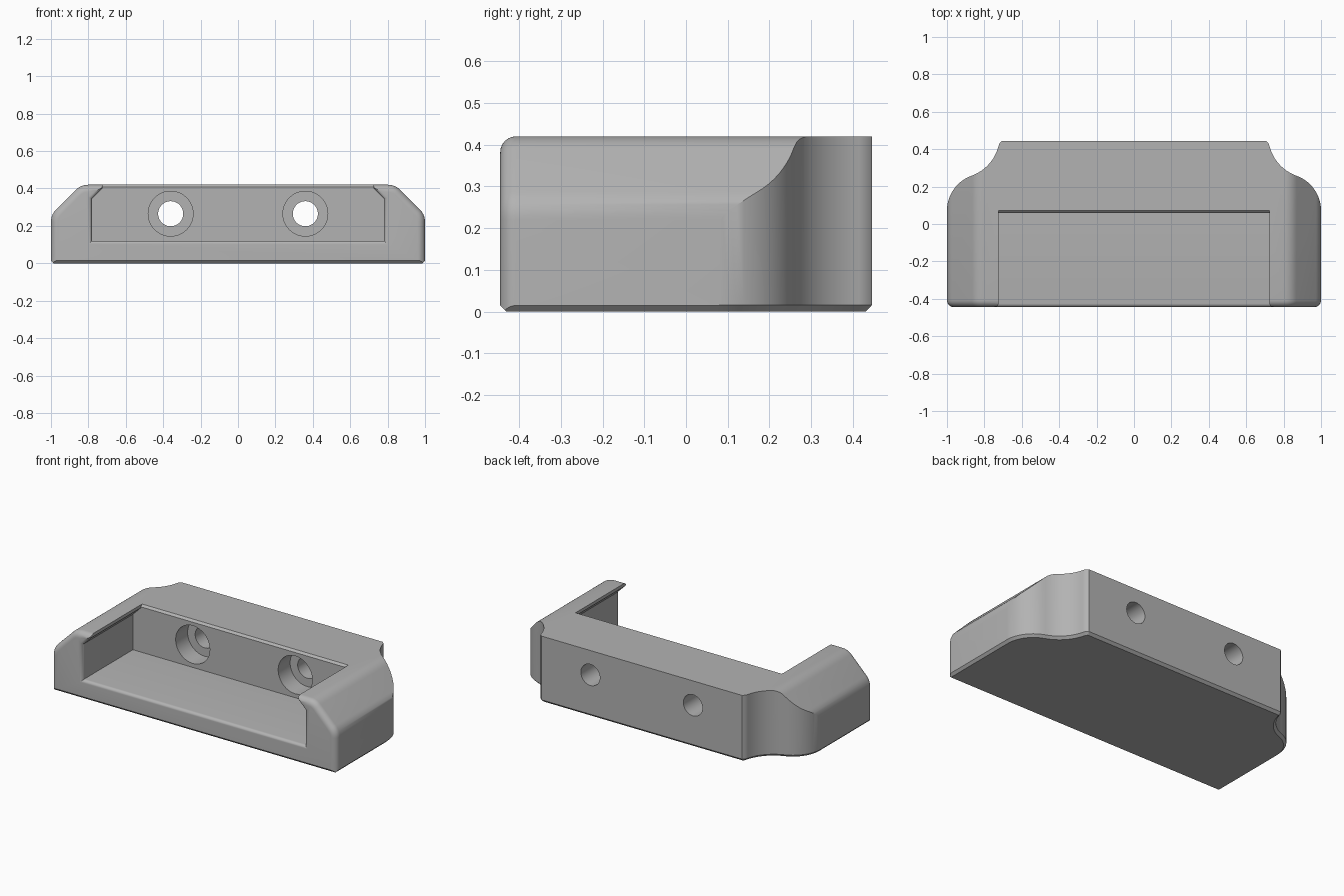
import bpy, bmesh, math
from mathutils import Vector

cube = bpy.data.objects.get("Cube")
if cube:
    bpy.data.objects.remove(cube, do_unlink=True)

grey = bpy.data.materials.new("mid grey")
grey.use_nodes = True
grey.diffuse_color = (0.45, 0.45, 0.45, 1)
grey.node_tree.nodes["Principled BSDF"].inputs["Base Color"].default_value = (0.45, 0.45, 0.45, 1)

FRONT = -0.445


def arc(cx, cy, r, a0, a1, n):
    angles = [math.radians(a0 + (a1 - a0) * i / n) for i in range(n + 1)]
    return [(cx + r * math.cos(a), cy + r * math.sin(a)) for a in angles]


def fillet(prev, corner, nxt, t, n=8):
    """Quadratic rounding of a corner, starting t away from it."""
    p, c, q = Vector(prev), Vector(corner), Vector(nxt)
    a, b = c + (p - c).normalized() * t, c + (q - c).normalized() * t
    return [tuple(a * (1 - s) ** 2 + c * 2 * s * (1 - s) + b * s * s)
            for s in (i / n for i in range(n + 1))]


def mirrored(half):
    """Close a right-hand half outline, listed counterclockwise."""
    return half + [(-x, y) for x, y in reversed(half)]


def offset(poly, d):
    """Grow a counterclockwise outline by d with mitred corners."""
    out = []
    for i, p in enumerate(poly):
        p = Vector(p)
        e1 = (p - Vector(poly[i - 1])).normalized()
        e2 = (Vector(poly[(i + 1) % len(poly)]) - p).normalized()
        n1, n2 = Vector((e1.y, -e1.x)), Vector((e2.y, -e2.x))
        out.append(p + (n1 + n2) * d / (1 + n1.dot(n2)))
    return out


def loft(name, poly, sections, axis):
    """Solid through offset copies of an outline at (position, growth) steps."""
    place = {"x": lambda p, h: (h, p[0], p[1]),
             "y": lambda p, h: (p[0], h, p[1]),
             "z": lambda p, h: (p[0], p[1], h)}[axis]
    bm = bmesh.new()
    rings = [[bm.verts.new(place(p, h)) for p in offset(poly, d)] for h, d in sections]
    n = len(poly)
    for a, b in zip(rings, rings[1:]):
        for i in range(n):
            j = (i + 1) % n
            bm.faces.new((a[i], a[j], b[j], b[i]))
    bm.faces.new(rings[0])
    bm.faces.new(rings[-1])
    bmesh.ops.recalc_face_normals(bm, faces=bm.faces)
    mesh = bpy.data.meshes.new(name)
    bm.to_mesh(mesh)
    bm.free()
    obj = bpy.data.objects.new(name, mesh)
    mesh.materials.append(grey)
    bpy.context.collection.objects.link(obj)
    return obj


def combine(target, tool, operation):
    bpy.ops.object.select_all(action="DESELECT")
    bpy.context.view_layer.objects.active = target
    target.select_set(True)
    mod = target.modifiers.new(tool.name, "BOOLEAN")
    mod.operation, mod.solver, mod.object = operation, "EXACT", tool
    bpy.ops.object.modifier_apply(modifier=mod.name)
    bpy.data.objects.remove(tool, do_unlink=True)


def round_steps(r, sign, n=6):
    """Quarter-round sections at the front face."""
    steps = [math.pi / 2 * i / n for i in range(n + 1)]
    return [(FRONT + r * (1 - math.cos(a)), sign * r * (1 - math.sin(a))) for a in steps]


# Body: plan outline with waisted rear corners and a chamfered base
plan = mirrored([(1.0005, FRONT - 0.0005)] + arc(0.8005, 0.07, 0.2, 0, 70, 14)
                + arc(0.947, 0.474, 0.23, 250, 195, 12)[1:]
                + [(0.72, 0.43), (0.705, 0.445)])
body = loft("bracket_body", plan, [(0, -0.015), (0.0155, 0), (0.5, 0)], "z")

# Sloped shoulders and rounded front edges
shoulder = mirrored([(1, -0.1)]
                    + fillet((1, 0), (1, 0.26), (0.84, 0.42), 0.04)
                    + fillet((1, 0.26), (0.84, 0.42), (0, 0.42), 0.04))
combine(body, loft("shoulder_shape", shoulder, round_steps(0.038, -1) + [(0.6, 0)], "y"), "INTERSECT")

# Pocket with overhanging side lips and a softened mouth
pocket = mirrored([(0.78, 0.12), (0.78, 0.345), (0.725, 0.4), (0.725, 0.55)])
combine(body, loft("pocket_cut", pocket,
                   [(-0.6, 0.02)] + round_steps(0.02, 1) + [(0.06, 0)], "y"), "DIFFERENCE")

# Small chamfer above the rear wall
wedge = [(0.02, 0.4), (0.06, 0.407), (0.085, 0.432), (0.02, 0.45)]
combine(body, loft("rear_chamfer_cut", wedge, [(-0.724, 0), (0.724, 0)], "x"), "DIFFERENCE")

# Counterbored screw holes
for x in (-0.36, 0.36):
    for name, r, y in (("counterbore_cut", 0.12, 0.18), ("screw_hole_cut", 0.067, 0.6)):
        circle = arc(x, 0.265, r, 0, 360, 48)[:-1]
        combine(body, loft(name, circle, [(0.0, 0), (y, 0)], "y"), "DIFFERENCE")

bpy.ops.object.select_all(action="DESELECT")
body.select_set(True)
bpy.context.view_layer.objects.active = body
bpy.ops.object.shade_smooth_by_angle(angle=math.radians(30))
